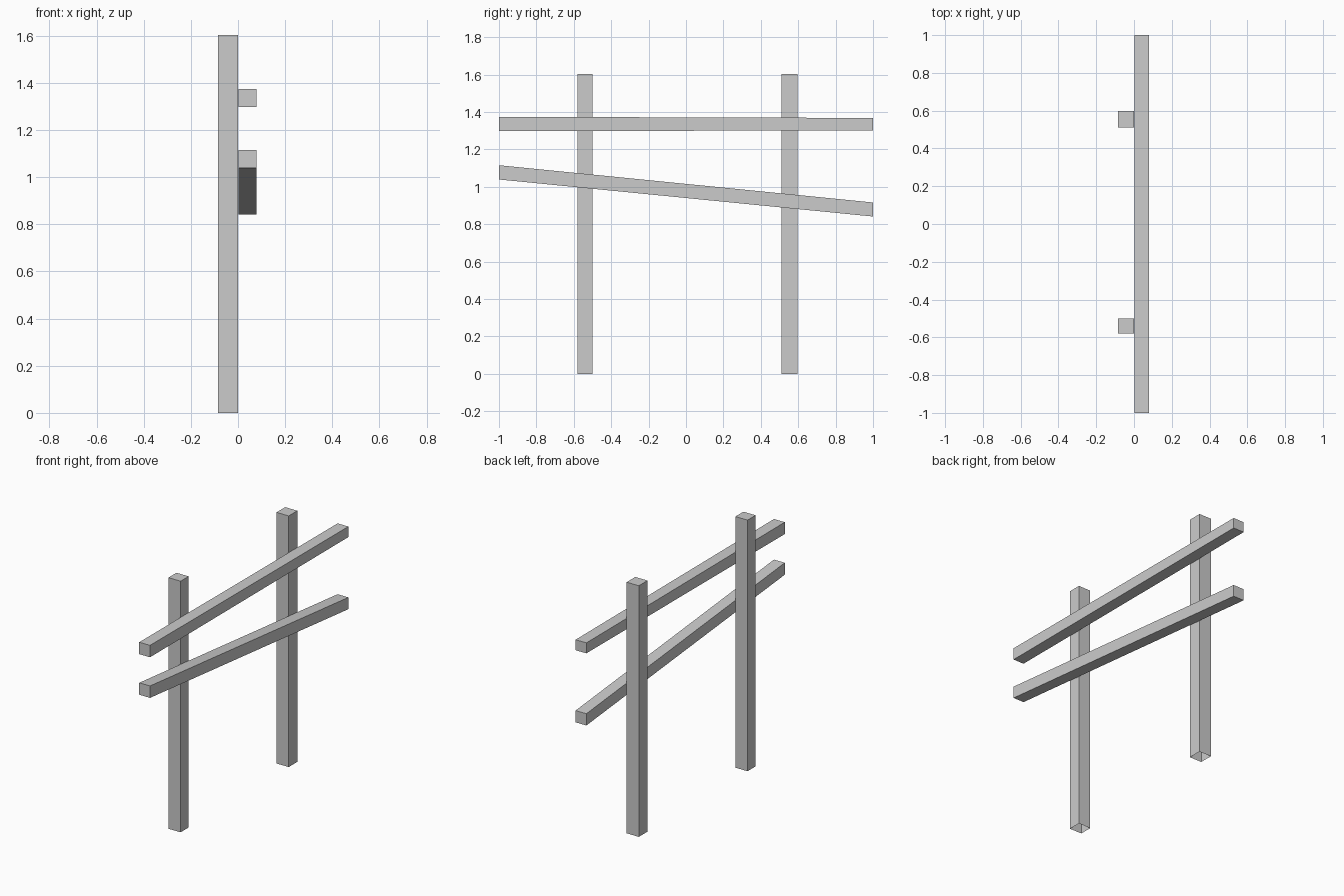
import bpy, bmesh

if "Cube" in bpy.data.objects:
    bpy.data.objects.remove(bpy.data.objects["Cube"])


def make_object(name, corners, open_bottom=False):
    """Six-sided beam from four bottom corners followed by four top corners."""
    bm = bmesh.new()
    v = [bm.verts.new(c) for c in corners]
    faces = [(4, 5, 6, 7)] + [(i, (i + 1) % 4, (i + 1) % 4 + 4, i + 4) for i in range(4)]
    if not open_bottom:
        faces.append((3, 2, 1, 0))
    for f in faces:
        bm.faces.new([v[i] for i in f])
    mesh = bpy.data.meshes.new(name)
    bm.to_mesh(mesh)
    bm.free()
    obj = bpy.data.objects.new(name, mesh)
    bpy.context.collection.objects.link(obj)
    return obj


def post(name, y0, y1, x0=-0.085, x1=0.001, top=1.602):
    ring = [(x0, y0), (x1, y0), (x1, y1), (x0, y1)]
    make_object(name, [(x, y, z) for z in (0, top) for x, y in ring], open_bottom=True)


def rail(name, front_z, back_z, x0=0.003, x1=0.079):
    # plumb-cut ends; each z pair is (bottom, top)
    ring = [(x0, -1, front_z), (x1, -1, front_z), (x1, 1, back_z), (x0, 1, back_z)]
    make_object(name, [(x, y, z[k]) for k in (0, 1) for x, y, z in ring])


# Upright posts, open at the ground
post("front_post", -0.58, -0.499)
post("back_post", 0.51, 0.597)

# Rails: upper nearly level, lower sloping down to the back
rail("upper_rail", (1.298, 1.374), (1.301, 1.368))
rail("lower_rail", (1.039, 1.115), (0.841, 0.916))
